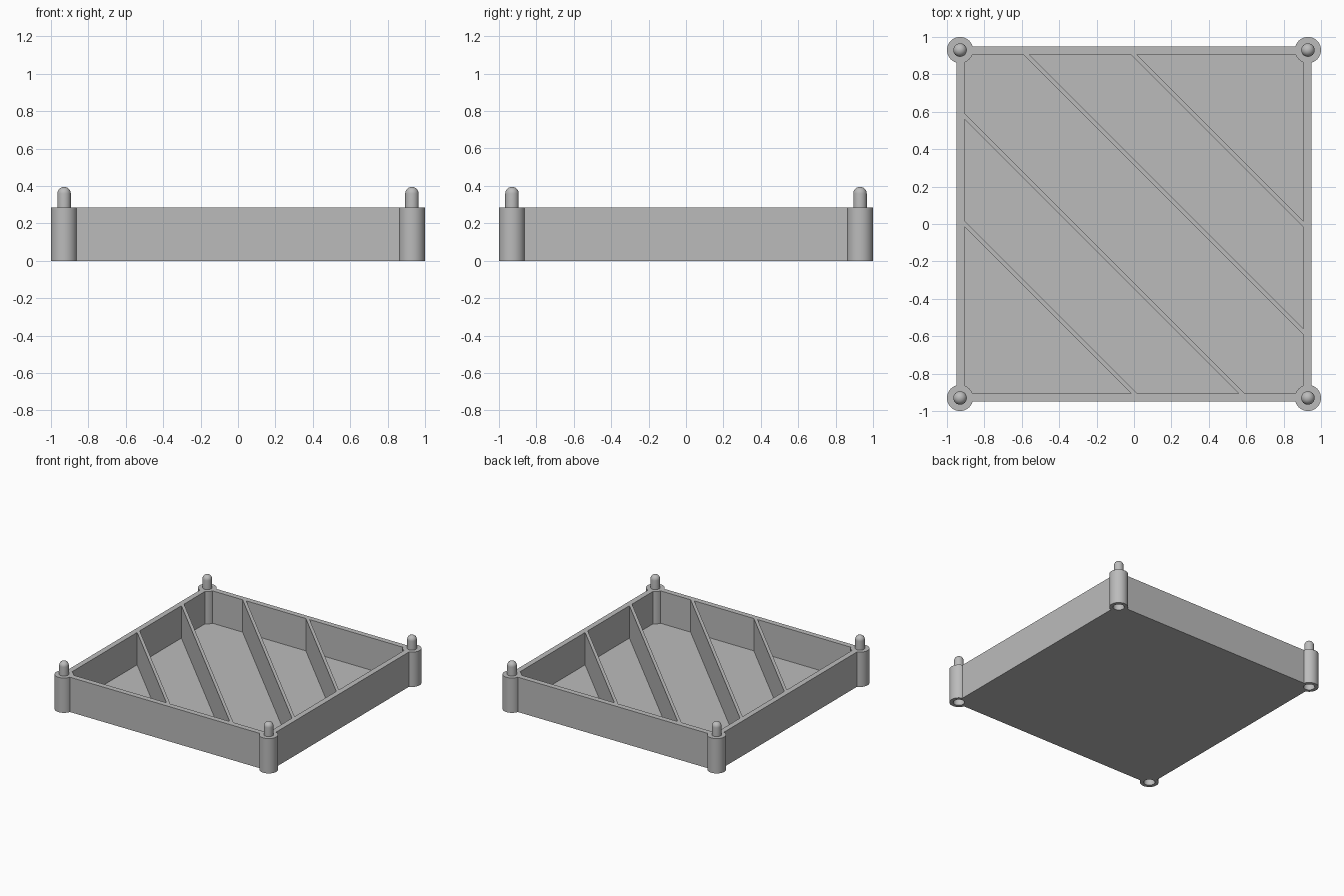
import bpy, bmesh, math
from mathutils import Matrix, Vector

if "Cube" in bpy.data.objects:
    bpy.data.objects.remove(bpy.data.objects["Cube"])

WALL_OUT, WALL_IN, TOP, FLOOR = 0.95, 0.905, 0.286, 0.02
POST, POST_R, PIN_R, PIN_TOP = 0.93, 0.07, 0.036, 0.395
SOCKET_R, SOCKET_DEPTH = 0.042, 0.12
RIB_W = 0.024

grey = bpy.data.materials.new("plain_grey")
grey.use_nodes = True
colour = (0.5, 0.5, 0.5, 1)
grey.diffuse_color = colour
grey.node_tree.nodes["Principled BSDF"].inputs["Base Color"].default_value = colour


def finish(name, bm):
    bmesh.ops.recalc_face_normals(bm, faces=bm.faces)
    mesh = bpy.data.meshes.new(name)
    bm.to_mesh(mesh)
    bm.free()
    obj = bpy.data.objects.new(name, mesh)
    bpy.context.collection.objects.link(obj)
    mesh.materials.append(grey)
    return obj


def prism(name, outline, z0, z1):
    """Extrude a flat outline from z0 to z1."""
    bm = bmesh.new()
    face = bm.faces.new([bm.verts.new((x, y, z0)) for x, y in outline])
    ext = bmesh.ops.extrude_face_region(bm, geom=[face])["geom"]
    bmesh.ops.translate(bm, vec=(0, 0, z1 - z0),
                        verts=[v for v in ext if isinstance(v, bmesh.types.BMVert)])
    return finish(name, bm)


def square(r):
    return [(-r, -r), (r, -r), (r, r), (-r, r)]


def circle(cx, cy, r, n=48):
    return [(cx + r * math.cos(math.tau * i / n), cy + r * math.sin(math.tau * i / n))
            for i in range(n)]


def combine(target, other, operation):
    """Apply a boolean and remove the helper."""
    mod = target.modifiers.new(operation.lower(), "BOOLEAN")
    mod.operation, mod.object, mod.solver = operation, other, "EXACT"
    bpy.context.view_layer.objects.active = target
    bpy.ops.object.modifier_apply(modifier=mod.name)
    bpy.data.objects.remove(other)


def smooth(obj):
    bpy.ops.object.select_all(action="DESELECT")
    obj.select_set(True)
    bpy.context.view_layer.objects.active = obj
    bpy.ops.object.shade_smooth_by_angle(angle=math.radians(30))


def rib_outline(total):
    """Diagonal strip along x + y = total, ending inside the walls."""
    end = WALL_IN + 0.02
    h = RIB_W / math.sqrt(2)
    a, b = total - h, total + h
    if total > 0:
        return [(a - end, end), (end, a - end), (end, b - end), (b - end, end)]
    return [(-end, a + end), (a + end, -end), (b + end, -end), (-end, b + end)]


corners = [(sx * POST, sy * POST) for sx in (-1, 1) for sy in (-1, 1)]

# Open tray with diagonal ribs and round corner posts
tray = prism("tray", square(WALL_OUT), 0, TOP)
combine(tray, prism("pocket", square(WALL_IN), FLOOR, TOP + 0.1), "DIFFERENCE")
for total in (-0.905, -0.33, 0.33, 0.905):
    combine(tray, prism("rib", rib_outline(total), FLOOR / 2, TOP), "UNION")
for x, y in corners:
    combine(tray, prism("post", circle(x, y, POST_R), 0, TOP), "UNION")
    combine(tray, prism("socket", circle(x, y, SOCKET_R), -0.1, SOCKET_DEPTH), "DIFFERENCE")
smooth(tray)

# Domed stacking pins on the posts
names = ["front_right_pin", "back_right_pin", "front_left_pin", "back_left_pin"]
for name, (x, y) in zip(names, corners):
    profile = [(0, TOP - 0.02), (PIN_R, TOP - 0.02)]
    for i in range(9):
        a = math.pi / 2 * i / 8
        profile.append((PIN_R * math.cos(a), PIN_TOP - PIN_R + PIN_R * math.sin(a)))
    bm = bmesh.new()
    verts = [bm.verts.new((r, 0, z)) for r, z in profile]
    edges = [bm.edges.new(pair) for pair in zip(verts, verts[1:])]
    bmesh.ops.spin(bm, geom=verts + edges, cent=(0, 0, 0), axis=(0, 0, 1),
                   angle=math.tau, steps=32)
    bmesh.ops.remove_doubles(bm, verts=bm.verts, dist=0.0005)
    bmesh.ops.translate(bm, vec=(x, y, 0), verts=bm.verts)
    smooth(finish(name, bm))
